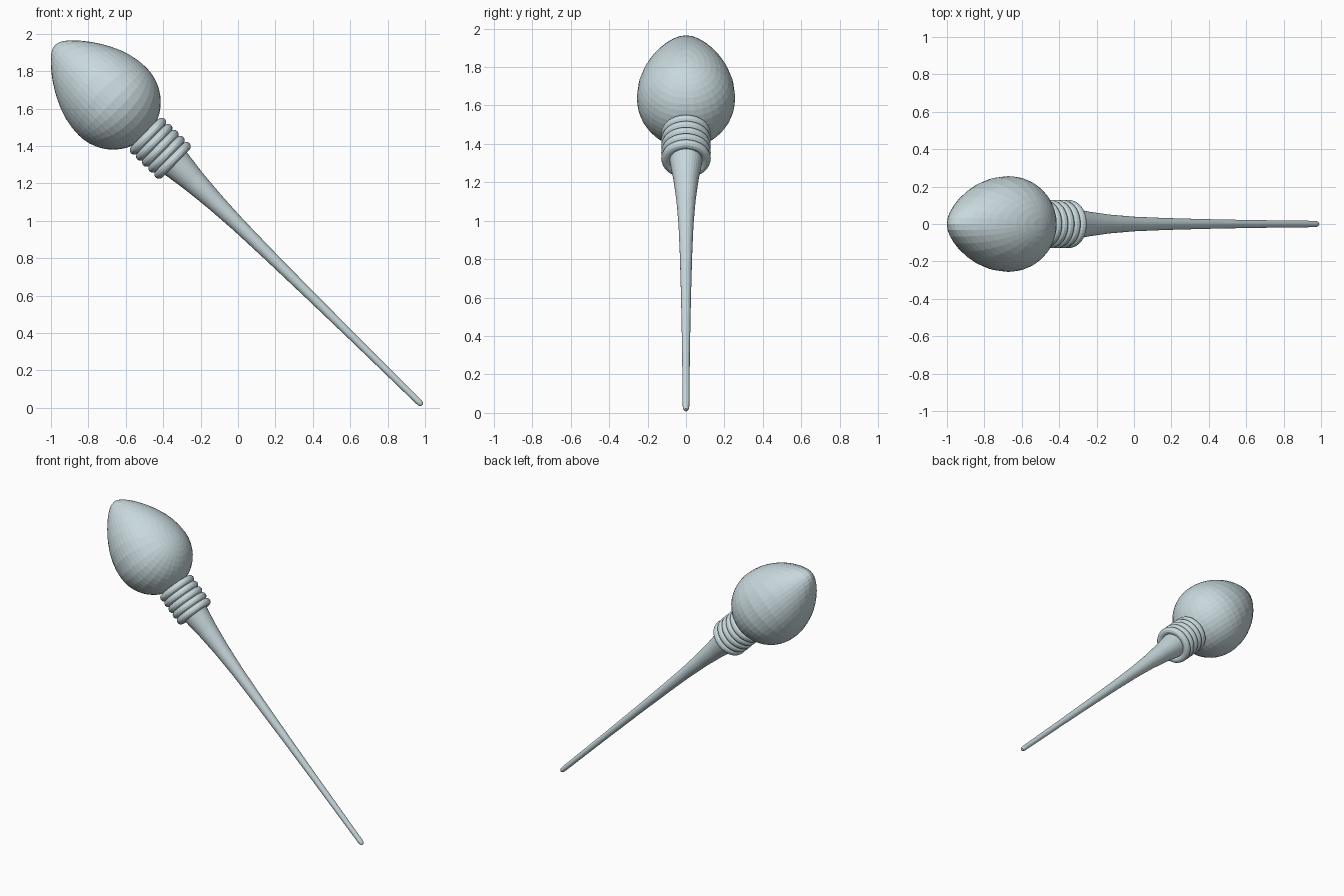
import bpy, bmesh, math
from mathutils import Matrix, Vector

cube = bpy.data.objects.get("Cube")
if cube:
    bpy.data.objects.remove(cube)

mat = bpy.data.materials.new("pale blue grey")
mat.use_nodes = True
colour = (0.58, 0.69, 0.72, 1)
mat.diffuse_color = colour
mat.node_tree.nodes["Principled BSDF"].inputs["Base Color"].default_value = colour

# Slanted frame: origin at the tail tip, local z runs up the axis to the head
axis = Vector((-1, 0, 0.981)).normalized()
side = Vector((axis.z, 0, -axis.x))
across = axis.cross(side)
frame = Matrix((side, across, axis)).transposed().to_4x4()
frame.translation = (0.985, 0, 0.014)


def add(name, bm):
    bmesh.ops.recalc_face_normals(bm, faces=bm.faces)
    bm.transform(frame)
    mesh = bpy.data.meshes.new(name)
    bm.to_mesh(mesh)
    bm.free()
    mesh.materials.append(mat)
    obj = bpy.data.objects.new(name, mesh)
    bpy.context.collection.objects.link(obj)
    return obj


def lathe(profile, steps, closed=False):
    """Spin (radius, height) points around the local z axis."""
    bm = bmesh.new()
    verts = [bm.verts.new((r, 0, h)) for r, h in profile]
    pairs = list(zip(verts, verts[1:]))
    if closed:
        pairs.append((verts[-1], verts[0]))
    edges = [bm.edges.new(p) for p in pairs]
    bmesh.ops.spin(bm, geom=verts + edges, cent=(0, 0, 0), axis=(0, 0, 1),
                   angle=math.tau, steps=steps)
    bmesh.ops.remove_doubles(bm, verts=bm.verts, dist=1e-5)
    return bm


# Head: sphere with its poles at the sides, drawn out to a blunt tip
HEAD_Z, HEAD_R, BACK, FRONT = 2.32, 0.256, 0.26, 0.43
bm = bmesh.new()
bmesh.ops.create_uvsphere(bm, u_segments=32, v_segments=24, radius=1,
                          matrix=Matrix.Rotation(math.pi / 2, 4, 'Y'))
for v in bm.verts:
    u = v.co.z
    taper = HEAD_R * (1 - 0.38 * u * u if u > 0 else 1)
    v.co = (v.co.x * taper, v.co.y * taper,
            HEAD_Z + u * (FRONT if u > 0 else BACK))
add("head", bm)

# Neck rings
for i in range(5):
    z = 1.87 + i * 0.046
    ring = [(0.104 + 0.025 * math.cos(a), z + 0.025 * math.sin(a))
            for a in (math.tau * k / 12 for k in range(12))]
    add(f"neck_ring_{i + 1}", lathe(ring, 48, closed=True))

# Tail: thin rod flaring into the neck
tail = [(0, 0), (0.010, 0.002), (0.015, 0.012), (0.017, 0.03), (0.021, 0.5),
        (0.026, 0.85), (0.032, 1.15), (0.039, 1.38), (0.050, 1.56),
        (0.066, 1.72), (0.086, 1.86), (0.095, 1.95), (0.095, 2.12), (0, 2.12)]
add("tail", lathe(tail, 32))
